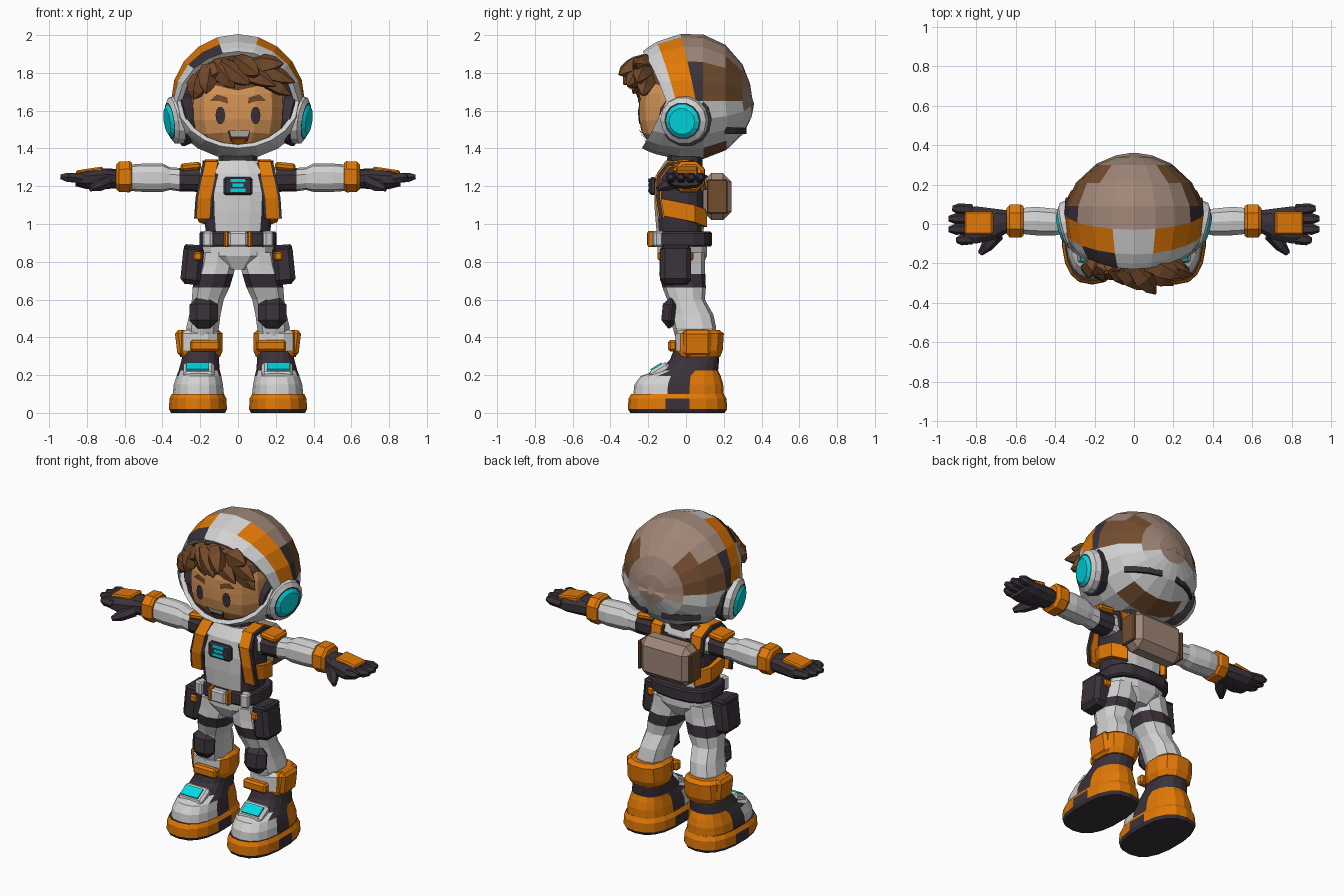
import bpy, bmesh, math
from mathutils import Vector, Euler

cube = bpy.data.objects.get("Cube")
if cube:
    bpy.data.objects.remove(cube, do_unlink=True)

COLOURS = {
    "white": (.64, .64, .64), "orange": (.75, .19, .002), "charcoal": (.042, .032, .042),
    "taupe": (.35, .24, .185), "dark_tan": (.17, .075, .028), "hair_brown": (.17, .067, .023),
    "skin": (.67, .3, .095), "cyan": (0, .7, .77), "mouth_red": (.16, .03, .012),
}
MATS = {}
for key, rgb in COLOURS.items():
    mat = MATS[key] = bpy.data.materials.new(key)
    mat.use_nodes = True
    mat.diffuse_color = (*rgb, 1)
    mat.node_tree.nodes["Principled BSDF"].inputs["Base Color"].default_value = (*rgb, 1)


# ---- helpers ----
def finish(name, bm, colours, s=1):
    """colours: one colour name, or a dict face -> colour name; s=-1 mirrors in x."""
    names = [colours] if isinstance(colours, str) else sorted(set(colours.values()))
    if not isinstance(colours, str):
        for f, c in colours.items():
            f.material_index = names.index(c)
    for v in bm.verts:
        v.co.x *= s
    bmesh.ops.recalc_face_normals(bm, faces=bm.faces[:])
    mesh = bpy.data.meshes.new(name)
    bm.to_mesh(mesh)
    bm.free()
    for c in names:
        mesh.materials.append(MATS[c])
    ob = bpy.data.objects.new(name, mesh)
    bpy.context.collection.objects.link(ob)
    return ob


def loft(name, rings, colour, s=1):
    """Skin a row of rings; colour may be a rule(centre, ring, sector)."""
    bm = bmesh.new()
    rows = [[bm.verts.new(p) for p in r] for r in rings]
    n, tags = len(rows[0]), {}
    for i in range(len(rows) - 1):
        for j in range(n):
            k = (j + 1) % n
            f = bm.faces.new((rows[i][j], rows[i][k], rows[i + 1][k], rows[i + 1][j]))
            tags[f] = (i, j)
    tags[bm.faces.new(rows[0])] = tags[bm.faces.new(rows[-1])] = (-1, -1)
    if callable(colour):
        colour = {f: colour(f.calc_center_median(), *t) for f, t in tags.items()}
    return finish(name, bm, colour, s)


def stack(name, axis, specs, colour, s=1, n=12, p=2.5):
    """Loft of rounded-square sections: (position, centre u, centre v, radius u, radius v)."""
    rings = []
    for pos, cu, cv, ru, rv in specs:
        ring = []
        for k in range(n):
            a = math.tau * (k + .5) / n
            c, d = math.cos(a), math.sin(a)
            u = cu + ru * math.copysign(abs(c) ** (2 / p), c)
            v = cv + rv * math.copysign(abs(d) ** (2 / p), d)
            ring.append((pos, u, v) if axis == "x" else (u, v, pos))
        rings.append(ring)
    return loft(name, rings, colour, s)


def limb(name, a, b, radii, colour, s=1, n=5):
    a, b = Vector(a), Vector(b)
    q = (b - a).to_track_quat("Z", "Y")
    rings = []
    for t, r in radii:
        rings.append([a.lerp(b, t) + q @ Vector((r * math.cos(math.tau * k / n), r * math.sin(math.tau * k / n), 0))
                      for k in range(n)])
    return loft(name, rings, colour, s)


def ribbon(name, pts, side, width, thick, colour, s=1):
    pts, side, rings = [Vector(p) for p in pts], Vector(side), []
    for i, p in enumerate(pts):
        t = pts[min(i + 1, len(pts) - 1)] - pts[max(i - 1, 0)]
        w, nrm = side * width / 2, t.cross(side).normalized() * thick / 2
        rings.append([p + w + nrm, p - w + nrm, p - w - nrm, p + w - nrm])
    return loft(name, rings, colour, s)


def box(name, centre, size, colour, bevel=.01, rot=(0, 0, 0), s=1):
    bm = bmesh.new()
    bmesh.ops.create_cube(bm, size=1)
    bmesh.ops.scale(bm, vec=size, verts=bm.verts[:])
    if bevel:
        bmesh.ops.bevel(bm, geom=bm.edges[:], offset=bevel, segments=1, profile=.5, affect="EDGES")
    m = Euler(rot).to_matrix()
    for v in bm.verts:
        v.co = m @ v.co + Vector(centre)
    return finish(name, bm, colour, s)


def ball(name, centre, radii, p, colour):
    bm = bmesh.new()
    bmesh.ops.create_uvsphere(bm, u_segments=18, v_segments=12, radius=1)
    for v in bm.verts:
        k = sum(abs(c) ** p for c in v.co) ** (1 / p)
        v.co = Vector(c + a / k * r for c, a, r in zip(centre, v.co, radii))
    return finish(name, bm, colour)


# ---- head and face ----
HEAD, HEAD_R = (0, 0, 1.62), (.25, .25, .24)
ball("head", HEAD, HEAD_R, 3, "skin")


def face_plate(name, pts, colour, lift=.005):
    bm, vs = bmesh.new(), []
    for x, z in pts:
        k = 1 - abs(x / HEAD_R[0]) ** 3 - abs((z - HEAD[2]) / HEAD_R[2]) ** 3
        vs.append(bm.verts.new((x, -HEAD_R[1] * k ** (1 / 3) - lift, z)))
    bm.faces.new(vs)
    ob = finish(name, bm, colour)
    if ob.data.polygons[0].normal.y > 0:
        ob.data.flip_normals()


for s, side in ((1, "left_"), (-1, "right_")):
    face_plate(side + "eye", [(s * .093 + .026 * math.cos(a), 1.575 + .048 * math.sin(a))
                              for a in (math.tau * k / 10 for k in range(10))], "charcoal")
    face_plate(side + "eyebrow", [(s * .053, 1.637), (s * .056, 1.67), (s * .11, 1.685),
                                  (s * .145, 1.655), (s * .1, 1.652)], "hair_brown")
face_plate("mouth", [(-.055, 1.495), (0, 1.49), (.065, 1.495), (.052, 1.44), (.01, 1.41), (-.04, 1.435)], "mouth_red")
face_plate("teeth", [(-.045, 1.497), (0, 1.493), (.062, 1.497), (.05, 1.462), (-.035, 1.462)], "white", .008)
face_plate("tongue", [(-.03, 1.446), (.035, 1.449), (.03, 1.425), (.01, 1.415), (-.02, 1.425)], "orange", .008)

# ---- hair: cap and swept locks ----
ball("hair_cap", (0, -.03, 1.75), (.245, .22, .15), 2.2, "hair_brown")
LOCKS = [((-.2, -.2, 1.78), (-.235, -.25, 1.66)), ((-.15, -.2, 1.83), (-.17, -.28, 1.69)),
         ((-.12, -.2, 1.85), (-.02, -.3, 1.72)), ((-.08, -.22, 1.84), (.06, -.33, 1.74)),
         ((0, -.22, 1.86), (.11, -.355, 1.79)), ((-.05, -.2, 1.85), (.2, -.31, 1.73)),
         ((.05, -.2, 1.85), (.3, -.26, 1.75)), ((.1, -.2, 1.81), (.28, -.23, 1.68)),
         ((.08, -.2, 1.84), (.24, -.27, 1.85)), ((-.05, -.21, 1.84), (-.22, -.25, 1.75))]
for i, (a, b) in enumerate(LOCKS):
    limb(f"hair_lock_{i + 1}", a, b, ((0, .045), (.4, .06), (.75, .04), (1, .004)), "hair_brown")


# ---- helmet: rings run from the face opening to the back ----
def helmet_point(phi, theta, k=1):
    phi, theta = math.radians(phi), math.radians(theta)
    up = math.sin(theta)
    if up < -.01:
        k *= 1.03
    rz, jut = (.36, .06) if up > 0 else (.302, .11)
    y = .03 - .32 * k * math.cos(phi) - jut * abs(up) * max(0, math.cos(phi))
    return Vector((.355 * k * math.sin(phi) * math.cos(theta), y, 1.65 + rz * k * math.sin(phi) * up))


def sweep(side, top, bottom, k=1):
    """One helmet ring whose angle from the front varies between side, top and bottom."""
    out = []
    for j in range(20):
        t = math.sin(math.radians(18 * j))
        out.append(helmet_point(side + ((top if t > 0 else bottom) - side) * abs(t), 18 * j, k))
    return out


def helmet_colour(c, i, j):
    if i < 0:
        return "taupe" if c.y > .2 else "charcoal"
    if i == 0 or (i in (2, 3) and j in (6, 7)) or (i == 5 and j in (0, 1, 8, 9)):
        return "charcoal"
    if i == 4 and j in (0, 1, 2, 3, 6, 7, 8, 9):
        return "orange"
    if i in (6, 7) and j in (0, 1, 8, 9) or i == 7 and j in (2, 7) or i == 6 and j in (13, 14, 15, 16):
        return "dark_tan"
    return "taupe" if i > 4 and j < 10 or i == 9 or i == 8 and j in (10, 19) else "white"


loft("helmet", [sweep(100, 100, 100, .88), sweep(65, 47, 53, .92), sweep(65, 47, 53), sweep(69, 52, 58),
                sweep(75, 61, 64), sweep(94, 81, 80)] + [sweep(a, a, a) for a in (101, 124, 147, 165, 176)],
     helmet_colour)


def ear_colour(c, i, j):
    return ("charcoal", "charcoal", "white", "white", "charcoal", "cyan", "cyan")[i]


for s, side in ((1, "left_"), (-1, "right_")):
    # ---- helmet sides ----
    limb(side + "earpiece", (.25, .01, 1.562), (.376, -.022, 1.543),
         ((0, .13), (.47, .145), (.5, .13), (.76, .125), (.88, .1), (.89, .09), (1, .07)), ear_colour, s, 14)
    ribbon(side + "helmet_slot", [helmet_point(a, b, 1.005) for a, b in ((123, -36), (133, -43), (142, -54), (149, -74))],
           (0, 0, 1), .035, .014, "charcoal", s)

    # ---- arm ----
    stack(side + "arm", "x", [(.14, 0, 1.235, .075, .07), (.2, 0, 1.235, .07, .065), (.31, .005, 1.235, .065, .062),
                              (.36, .01, 1.24, .062, .06), (.4, .01, 1.245, .07, .075),
                              (.5, .015, 1.245, .075, .075), (.57, .015, 1.245, .068, .07)],
          lambda c, i, j: "charcoal" if i == 1 else "white", s, 10)
    stack(side + "wrist_cuff", "x", [(.56, .015, 1.25, .08, .078), (.575, .015, 1.25, .09, .088),
                                     (.63, .015, 1.25, .088, .085), (.645, .015, 1.25, .07, .07)], "orange", s, 8)
    box(side + "shoulder_pad", (.25, 0, 1.305), (.11, .13, .04), "orange", .012, (0, .1, 0), s)

    # ---- glove ----
    stack(side + "palm", "x", [(.63, .015, 1.24, .055, .05), (.7, 0, 1.24, .08, .055), (.8, -.005, 1.235, .098, .05),
                               (.86, -.005, 1.235, .09, .035)], "charcoal", s, 10)
    for k, (y, tip) in enumerate(((-.075, .9), (-.025, .94), (.025, .94), (.072, .92))):
        limb(f"{side}finger_{k + 1}", (.82, y, 1.24), (tip, y * 1.1, 1.25),
             ((0, .028), (.7, .028), (1, .014)), "charcoal", s, 6)
    limb(side + "thumb", (.69, -.05, 1.225), (.78, -.15, 1.185), ((0, .035), (.6, .032), (1, .014)), "charcoal", s, 6)
    box(side + "glove_plate", (.785, .005, 1.278), (.145, .115, .032), "orange", .008, (0, .15, 0), s)

    # ---- harness ----
    strap = [(.185, -.13, 1.03), (.178, -.148, 1.14), (.155, -.145, 1.25), (.14, -.095, 1.315),
             (.14, 0, 1.325), (.14, .08, 1.29), (.14, .1, 1.18)]
    ribbon(side + "shoulder_strap", strap, (1, 0, 0), .068, .035, "orange", s)
    ribbon(side + "strap_edging", strap, (1, 0, 0), .094, .02, "charcoal", s)
    ribbon(side + "side_strap", [(.165, -.13, 1.09), (.2, -.05, 1.075), (.195, .04, 1.055), (.13, .1, 1.03)],
           (0, 0, 1), .09, .03, "orange", s)

    # ---- leg ----
    stack(side + "leg", "z", [(.85, .105, -.02, .1, .12), (.78, .113, -.02, .105, .12), (.735, .125, -.02, .106, .122),
                              (.665, .142, -.01, .102, .115), (.6, .16, 0, .088, .1), (.52, .175, .03, .086, .115),
                              (.45, .188, .045, .09, .115), (.38, .19, .05, .08, .1)],
          lambda c, i, j: "charcoal" if i == 2 else "white", s, 10)
    box(side + "knee_pad", (.182, -.082, .53), (.15, .09, .165), "charcoal", .04, (-.1, 0, 0), s)
    box(side + "pouch", (.242, -.055, .785), (.11, .165, .21), "charcoal", .025, (0, -.1, 0), s)
    box(side + "pouch_flap", (.235, -.055, .875), (.1, .15, .03), "charcoal", .01, (0, -.08, 0), s)
    box(side + "pouch_button", (.212, -.14, .83), (.045, .02, .045), "orange", .008, (0, 0, 0), s)

    # ---- boot ----
    stack(side + "sole", "z", [(0, .212, -.045, .145, .25), (.02, .212, -.045, .155, .262), (.075, .212, -.045, .153, .26),
                               (.1, .212, -.045, .14, .245)],
          lambda c, i, j: "charcoal" if i < 1 or (i == 1 and abs(c.x - .21) > .1 and -.1 < c.y < .06) else "orange",
          s, 18)

    def boot_colour(c, i, j):
        if c.y < -.09 and c.z < .25:
            return "white"
        return "orange" if c.y > .05 and c.z < .22 else "charcoal"

    stack(side + "boot", "z", [(.09, .21, -.04, .138, .24), (.15, .21, -.038, .132, .235), (.195, .207, -.028, .12, .212),
                               (.225, .205, .01, .11, .16), (.28, .2, .045, .1, .13), (.36, .19, .06, .095, .115)],
          boot_colour, s, 18)
    box(side + "instep_guard", (.207, -.14, .222), (.165, .12, .05), "white", .015, (.55, 0, 0), s)
    box(side + "instep_light", (.213, -.1575, .245), (.12, .068, .009), "cyan", 0, (.55, 0, 0), s)
    stack(side + "boot_cuff", "z", [(.295, .2, .065, .108, .118), (.33, .2, .068, .122, .13), (.42, .2, .072, .122, .132),
                                    (.44, .2, .07, .1, .11)],
          lambda c, i, j: "white" if c.z > .34 and c.y < -.03 else "orange", s, 12)
    box(side + "cuff_tab", (.175, -.07, .355), (.16, .05, .06), "orange", .012, (0, 0, 0), s)
    box(side + "cuff_wing", (.3, .06, .37), (.055, .15, .14), "orange", .018, (0, .12, 0), s)

    # ---- belt blocks and pack sides ----
    box(side + "buckle_edge", (.061, -.178, .92), (.024, .05, .085), "orange", .006, (0, 0, 0), s)
    box(side + "belt_block", (.155, -.145, .92), (.055, .06, .085), "white", .01, (0, 0, .3), s)
    box(side + "pack_panel", (.178, .165, 1.145), (.02, .11, .18), "dark_tan", .006, (0, 0, 0), s)
box("left_pouch_back_button", (.225, .03, .83), (.045, .02, .045), "orange", .008)


# ---- torso ----
def torso_colour(c, i, j):
    if abs(c.x) > (.1 if i == 0 else .14) or (c.y > .04 and 0 < i < 3 and abs(c.x) > .05):
        return "charcoal"
    return "white"


stack("torso", "z", [(.93, 0, -.03, .17, .125), (1.07, 0, -.035, .185, .132), (1.17, 0, -.035, .187, .135),
                     (1.27, 0, -.03, .185, .125), (1.335, 0, -.02, .12, .09)], torso_colour, 1, 16, 3)
stack("neck", "z", [(1.3, 0, -.01, .11, .1), (1.42, 0, 0, .1, .09)], "charcoal")
stack("pelvis", "z", [(.9, 0, -.02, .19, .135), (.83, 0, -.02, .19, .135), (.76, 0, -.02, .07, .1)], "white")
stack("belt", "z", [(.88, 0, -.02, .2, .15), (.89, 0, -.02, .208, .158), (.95, 0, -.02, .208, .158),
                    (.96, 0, -.02, .2, .15)], "charcoal", 1, 14, 3)
box("buckle", (0, -.185, .92), (.1, .045, .08), "white", .01)

# ---- chest unit ----
box("chest_unit", (0, -.175, 1.2), (.155, .04, .095), "charcoal", .012)
for k, (z, w) in enumerate(((1.232, .08), (1.205, .06), (1.178, .08))):
    box(f"chest_light_{k + 1}", (0, -.196, z), (w, .008, .018), "cyan", 0)

# ---- backpack ----
box("backpack", (0, .165, 1.145), (.36, .15, .25), "taupe", .045)
box("pack_mount", (0, .09, 1.16), (.22, .06, .2), "charcoal", .01)
